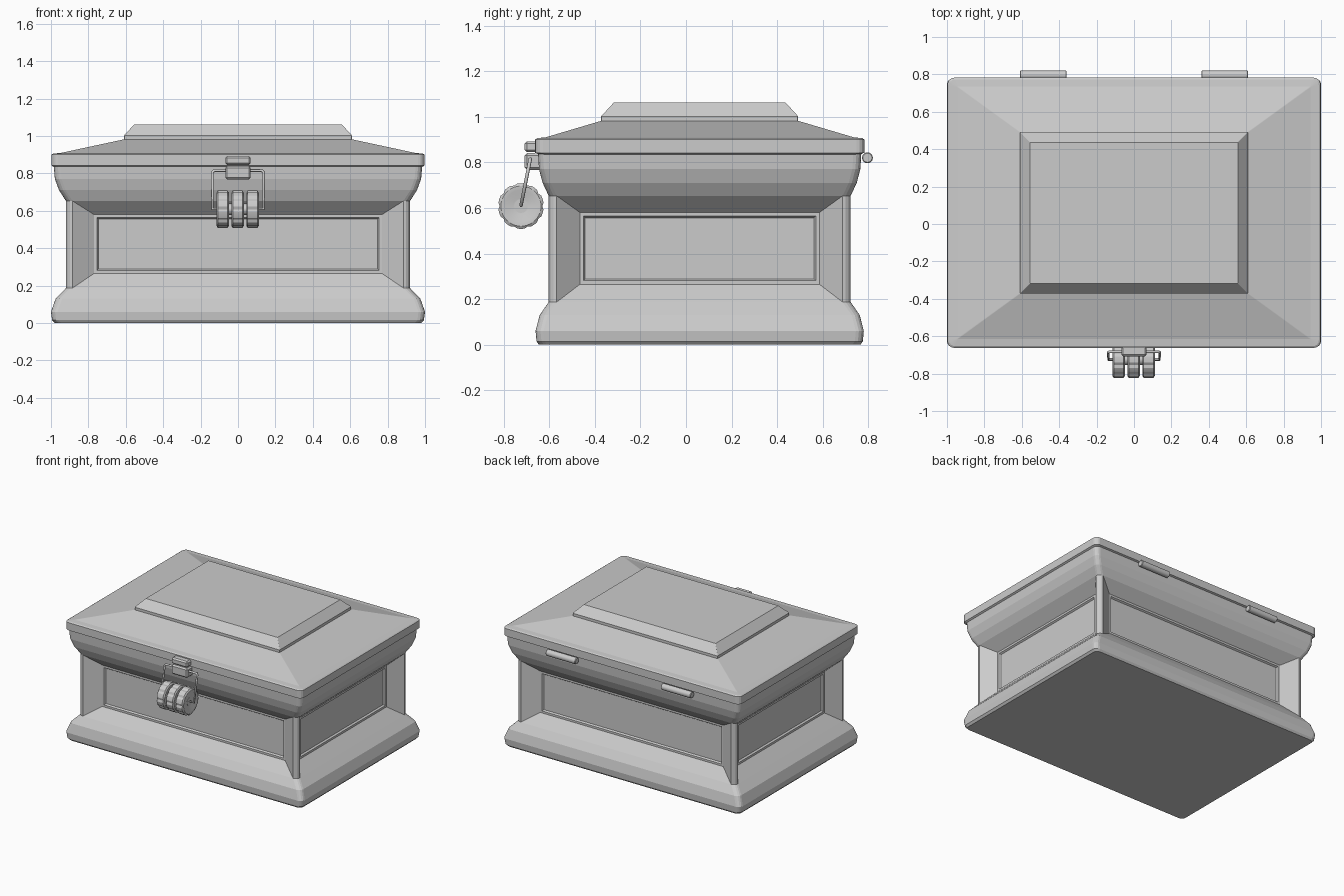
import bpy, bmesh
from math import sin, cos, pi

if "Cube" in bpy.data.objects:
    bpy.data.objects.remove(bpy.data.objects["Cube"])

CY = 0.06          # centre of the chest in y
HX, HY = 1.0, 0.72  # half sizes of the chest


def finish(name, bm, angle=None):
    bmesh.ops.remove_doubles(bm, verts=bm.verts, dist=1e-5)
    bmesh.ops.recalc_face_normals(bm, faces=bm.faces)
    me = bpy.data.meshes.new(name)
    bm.to_mesh(me)
    bm.free()
    ob = bpy.data.objects.new(name, me)
    bpy.context.collection.objects.link(ob)
    if angle:
        bpy.ops.object.select_all(action='DESELECT')
        ob.select_set(True)
        bpy.context.view_layer.objects.active = ob
        bpy.ops.object.shade_smooth_by_angle(angle=angle)
    return ob


def ring(hx, hy, z, r, recess=None, n=4):
    """Rounded rectangle; recess = (x width, y width, x depth, y depth) of side panels."""
    wx, wy, dx, dy = recess or (r, r, 0, 0)
    pts = []
    for k, (sx, sy) in enumerate([(1, 1), (-1, 1), (-1, -1), (1, -1)]):
        on_x = (sx * (hx - dx), sy * (hy - wy))
        on_y = (sx * (hx - wx), sy * (hy - dy))
        arc = []
        for i in range(n + 1):
            a = (k + i / n) * pi / 2
            arc.append((sx * (hx - r) + r * cos(a), sy * (hy - r) + r * sin(a)))
        first, last = (on_x, on_y) if k % 2 == 0 else (on_y, on_x)
        pts += [first] + arc + [last]
    return [(x, y + CY, z) for x, y in pts]


def loft(bm, rings, caps=True):
    loops = [[bm.verts.new(p) for p in r] for r in rings]
    n = len(loops[0])
    for a, b in zip(loops, loops[1:]):
        for i in range(n):
            j = (i + 1) % n
            bm.faces.new((a[i], a[j], b[j], b[i]))
    if caps:
        bm.faces.new(loops[0])
        bm.faces.new(loops[-1])


def box(name, x, y, z, bevel=0.006):
    bm = bmesh.new()
    bmesh.ops.create_cube(bm, size=1)
    for v in bm.verts:
        for i, (lo, hi) in enumerate((x, y, z)):
            v.co[i] = lo if v.co[i] < 0 else hi
    bmesh.ops.bevel(bm, geom=bm.edges[:], offset=bevel, segments=1, affect='EDGES')
    return finish(name, bm)


def lathe_x(name, profile, x0, y, z, n, groove=0.0):
    """Turn (x, radius) points around the x axis, with optional grooves on the rim."""
    bm = bmesh.new()
    rmax = max(r for _, r in profile)
    rings = []
    for px, r in profile:
        loop = []
        for i in range(n):
            rr = r - groove if (r == rmax and i % 4 == 0) else r
            a = 2 * pi * i / n
            loop.append((x0 + px, y + rr * cos(a), z + rr * sin(a)))
        rings.append(loop)
    loft(bm, rings)
    return finish(name, bm, 0.5)


# Chest body: flared base, recessed waist with corner posts, flared collar
R = 0.035
panel = (0.15, 0.137, 0.08, 0.07)
profile = [(0, 0.98, 0), (0.015, 0.994, 0), (0.06, 1.0, 0), (0.13, 0.975, 0), (0.187, 0.92, 0),
           (0.265, 0.92, 1), (0.58, 0.92, 1),
           (0.653, 0.92, 0), (0.71, 0.957, 0), (0.77, 0.979, 0), (0.84, 0.985, 0)]
bm = bmesh.new()
loft(bm, [ring(HX * s, HY * s, z, R, panel if p else None) for z, s, p in profile])
bmesh.ops.remove_doubles(bm, verts=bm.verts, dist=1e-5)
bmesh.ops.recalc_face_normals(bm, faces=bm.faces)
sides = []
for f in bm.faces:
    c = f.calc_center_median()
    if abs(c.z - 0.4225) < 0.01 and (abs(c.x) < 0.01 or abs(c.y - CY) < 0.01):
        sides.append(f)
# sunken panels
bmesh.ops.inset_individual(bm, faces=sides, thickness=0.022, depth=0)
bmesh.ops.inset_individual(bm, faces=sides, thickness=0.011, depth=-0.012)
finish("chest_body", bm)

# Lid with shallow sloping top
bm = bmesh.new()
loft(bm, [ring(0.985, 0.705, 0.835, R), ring(0.997, 0.722, 0.842, R), ring(0.997, 0.722, 0.9, R),
          ring(0.988, 0.713, 0.906, 0.03), ring(0.945, 0.675, 0.91, 0.004),
          ring(0.61, 0.432, 0.982, 0.003)])
finish("lid", bm)

# Raised plate on the lid
bm = bmesh.new()
loft(bm, [ring(0.61, 0.432, 0.975, 0.002, n=1), ring(0.61, 0.432, 1.002, 0.002, n=1),
          ring(0.555, 0.377, 1.062, 0.002, n=1)])
finish("lid_plate", bm)

# Rear hinges
for side, x in (("left", -0.485), ("right", 0.485)):
    lathe_x("hinge_" + side, [(-0.125, 0.02), (-0.121, 0.024), (0.121, 0.024), (0.125, 0.02)],
            x, 0.796, 0.82, 16)

# Clasp blocks on lid and body
box("clasp_upper", (-0.068, 0.068), (-0.708, -0.64), (0.845, 0.892), 0.01)
box("clasp_lower", (-0.068, 0.068), (-0.708, -0.62), (0.767, 0.84), 0.01)

# Lock shackle: thin wire loop hanging from the clasp
cu = bpy.data.curves.new("lock_shackle", 'CURVE')
cu.dimensions = '3D'
cu.bevel_depth = 0.008
cu.bevel_resolution = 1
sp = cu.splines.new('POLY')
loop = [(-0.137, -0.685, 0.805), (-0.127, -0.683, 0.815), (0.127, -0.683, 0.815),
        (0.137, -0.685, 0.805), (0.137, -0.724, 0.61), (-0.137, -0.724, 0.61)]
sp.points.add(len(loop) - 1)
for p, co in zip(sp.points, loop):
    p.co = (*co, 1)
sp.use_cyclic_u = True
bpy.context.collection.objects.link(bpy.data.objects.new("lock_shackle", cu))

# Lock dials and the core joining them
half = [(0.02, 0.02), (0.02, 0.035), (0.032, 0.07), (0.033, 0.088), (0.026, 0.1)]
dial = [(-x, r) for x, r in half] + [(x, r) for x, r in reversed(half)]
for i in (-1, 0, 1):
    lathe_x("lock_dial_%d" % (i + 2), dial, i * 0.08 - 0.002, -0.724, 0.608, 40, 0.006)
lathe_x("lock_core", [(-0.1, 0.03), (0.1, 0.03)], 0, -0.724, 0.608, 20)
